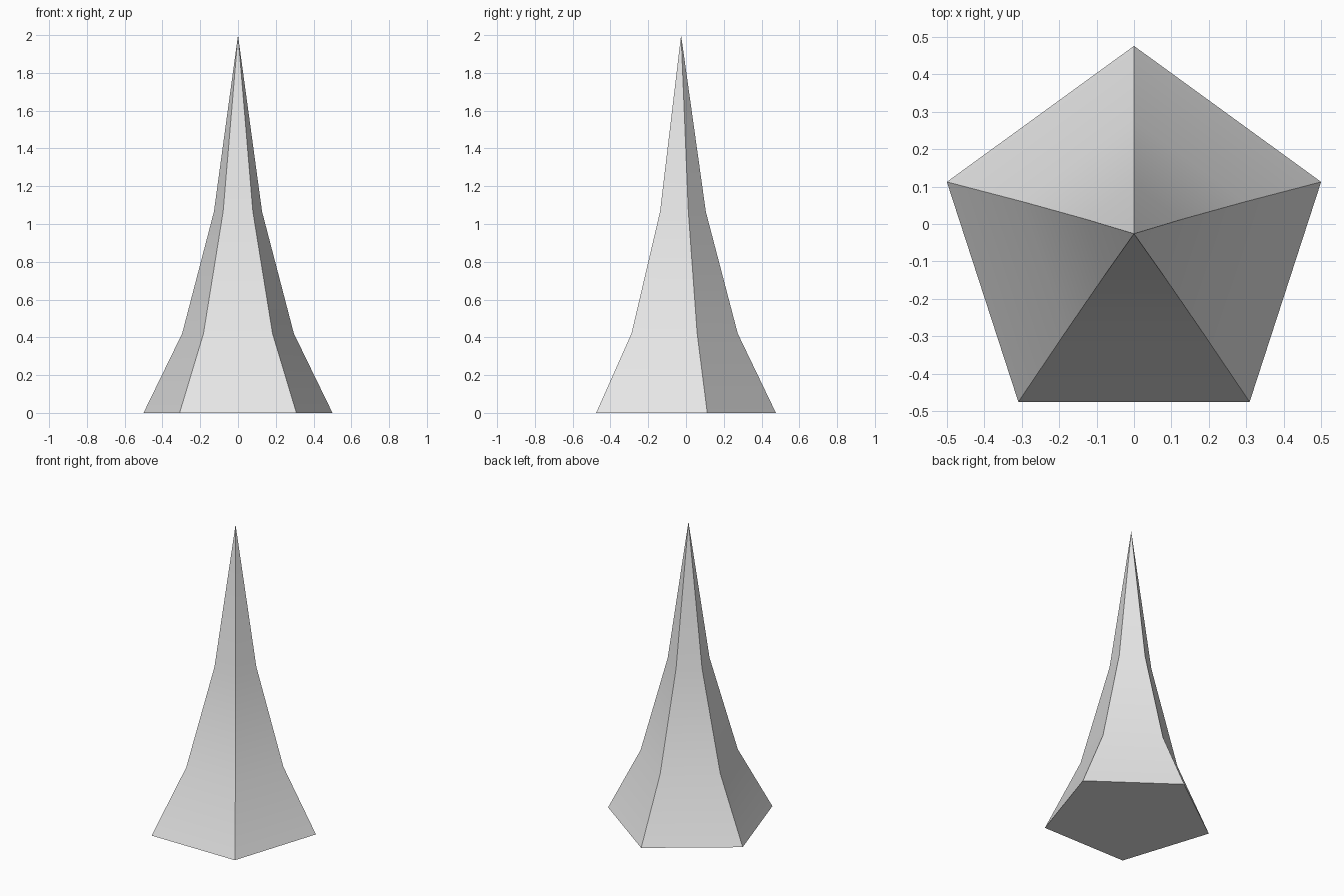
import bpy
import bmesh
from math import cos, sin, pi, radians

SIDES = 5
TIP_Y = -0.026

# Profile of the spire: radius, height, centre in y
RINGS = [(0.526, 0.0, -0.05), (0.311, 0.42, -0.037), (0.134, 1.065, -0.029)]

cube = bpy.data.objects.get("Cube")
if cube:
    bpy.data.objects.remove(cube, do_unlink=True)

# Plain grey
grey = bpy.data.materials.new("light_grey")
grey.use_nodes = True
colour = (0.8, 0.8, 0.8, 1.0)
grey.diffuse_color = colour
for node in grey.node_tree.nodes:
    if node.type == 'BSDF_PRINCIPLED':
        node.inputs["Base Color"].default_value = colour


def add_ring(bm, radius, height, centre_y):
    """Pentagon with one corner pointing to the back."""
    angles = [pi / 2 + 2 * pi * i / SIDES for i in range(SIDES)]
    return [bm.verts.new((radius * cos(a), centre_y + radius * sin(a), height))
            for a in angles]


# Five-sided spire tapering in three steps to a point
bm = bmesh.new()
rings = [add_ring(bm, *ring) for ring in RINGS]
tip = bm.verts.new((0, TIP_Y, 2))
bm.faces.new(reversed(rings[0]))
for i in range(SIDES):
    j = (i + 1) % SIDES
    for low, high in zip(rings, rings[1:]):
        bm.faces.new((low[i], low[j], high[j], high[i]))
    bm.faces.new((rings[-1][i], rings[-1][j], tip))
bmesh.ops.recalc_face_normals(bm, faces=bm.faces)

mesh = bpy.data.meshes.new("spire")
bm.to_mesh(mesh)
bm.free()
mesh.materials.append(grey)
spire = bpy.data.objects.new("spire", mesh)
bpy.context.scene.collection.objects.link(spire)

# Soft bends up each side, crisp corners between sides
bpy.ops.object.select_all(action='DESELECT')
spire.select_set(True)
bpy.context.view_layer.objects.active = spire
bpy.ops.object.shade_smooth_by_angle(angle=radians(30))
